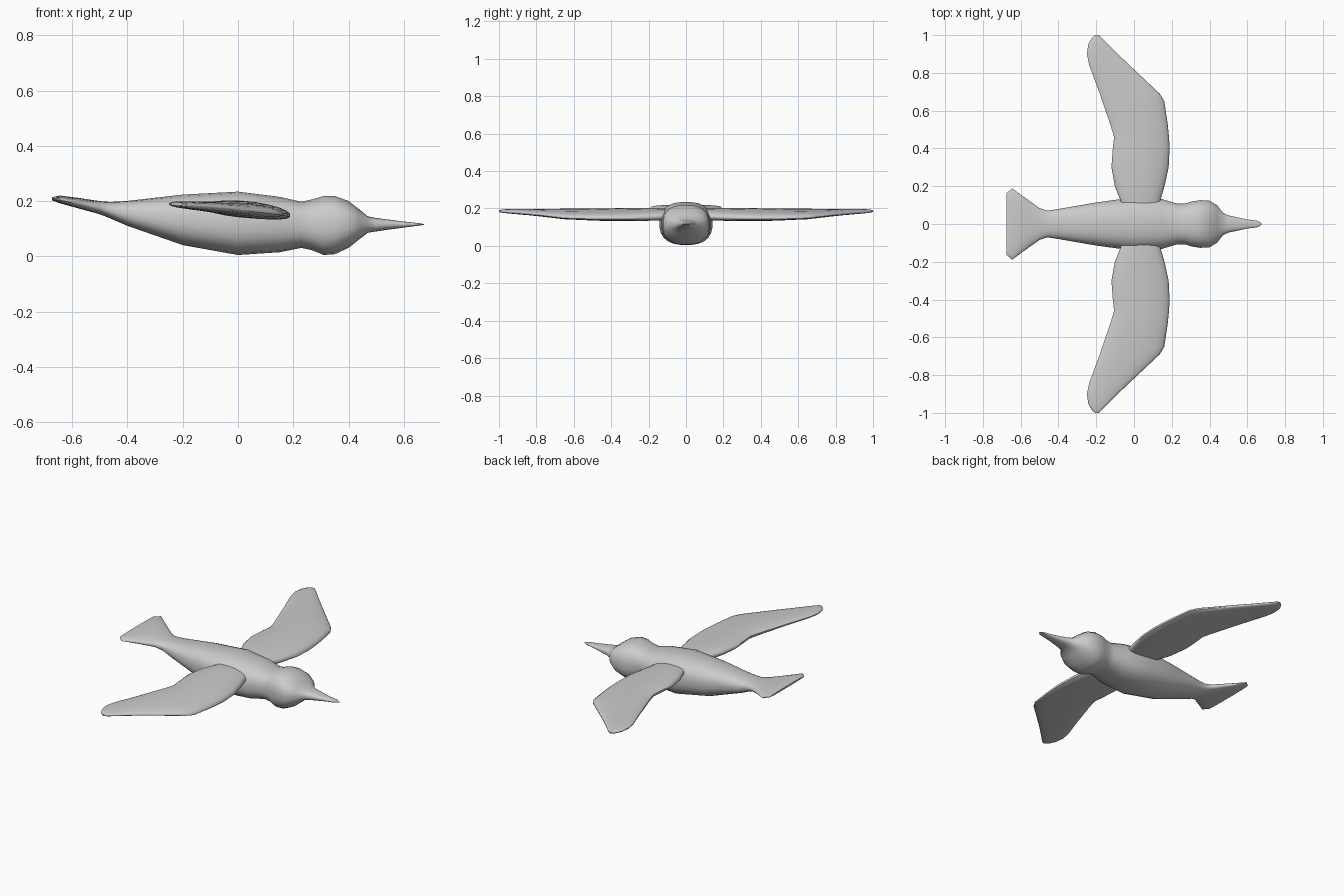
import bpy, bmesh
from math import cos, sin, pi, copysign

cube = bpy.data.objects.get("Cube")
if cube:
    bpy.data.objects.remove(cube)

grey = bpy.data.materials.new("plain_grey")
grey.use_nodes = True
grey.diffuse_color = (0.6, 0.6, 0.6, 1)
bsdf = next(n for n in grey.node_tree.nodes if n.type == "BSDF_PRINCIPLED")
bsdf.inputs["Base Color"].default_value = (0.6, 0.6, 0.6, 1)


def superellipse(sides, power):
    """Unit cross-section; a higher power gives a boxier outline."""
    pts = []
    for i in range(sides):
        a = 2 * pi * (i + 0.5) / sides
        c, s = cos(a), sin(a)
        pts.append((copysign(abs(c) ** (2 / power), c), copysign(abs(s) ** (2 / power), s)))
    return pts


def loft(name, rings):
    """Skin a list of equal rings, cap both ends and shade smooth."""
    bm = bmesh.new()
    loops = [[bm.verts.new(p) for p in ring] for ring in rings]
    n = len(loops[0])
    for a, b in zip(loops, loops[1:]):
        for i in range(n):
            j = (i + 1) % n
            bm.faces.new((a[i], a[j], b[j], b[i]))
    bm.faces.new(loops[0])
    bm.faces.new(loops[-1])
    bmesh.ops.recalc_face_normals(bm, faces=bm.faces)
    mesh = bpy.data.meshes.new(name)
    bm.to_mesh(mesh)
    bm.free()
    mesh.materials.append(grey)
    obj = bpy.data.objects.new(name, mesh)
    bpy.context.collection.objects.link(obj)
    bpy.ops.object.select_all(action="DESELECT")
    obj.select_set(True)
    bpy.context.view_layer.objects.active = obj
    bpy.ops.object.shade_smooth_by_angle(angle=1.0)
    return obj


# Tail fan, body, head and beak: x, half width, bottom, top
stations = [
    (-0.674, 0.165, 0.203, 0.214), (-0.645, 0.19, 0.192, 0.22),
    (-0.58, 0.142, 0.174, 0.212), (-0.5, 0.085, 0.152, 0.2),
    (-0.46, 0.071, 0.136, 0.197), (-0.4, 0.08, 0.11, 0.201),
    (-0.2, 0.115, 0.04, 0.224), (0, 0.142, 0.004, 0.235),
    (0.15, 0.132, 0.014, 0.216), (0.23, 0.108, 0.03, 0.198),
    (0.27, 0.108, 0.021, 0.207), (0.31, 0.121, 0.004, 0.219),
    (0.35, 0.127, 0.007, 0.219), (0.4, 0.124, 0.03, 0.201),
    (0.44, 0.1, 0.062, 0.17), (0.47, 0.061, 0.085, 0.145),
    (0.5, 0.046, 0.09, 0.139), (0.6, 0.024, 0.104, 0.126),
    (0.655, 0.017, 0.111, 0.12), (0.674, 0.006, 0.114, 0.117),
]
section = superellipse(24, 2.5)
loft("body", [[(x, w * u, (lo + hi) / 2 + (hi - lo) / 2 * v) for u, v in section]
              for x, w, lo, hi in stations])

# Wing: distance out, trailing edge, leading edge, half thickness
spans = [
    (0.07, -0.06, 0.13, 0.026), (0.13, -0.075, 0.142, 0.03),
    (0.2, -0.103, 0.163, 0.031), (0.3, -0.121, 0.185, 0.03),
    (0.4, -0.114, 0.19, 0.029), (0.46, -0.107, 0.187, 0.028),
    (0.53, -0.128, 0.18, 0.026), (0.65, -0.17, 0.162, 0.023),
    (0.69, -0.183, 0.138, 0.021), (0.84, -0.238, -0.022, 0.015),
    (0.9, -0.25, -0.085, 0.013), (0.95, -0.243, -0.135, 0.011),
    (0.985, -0.224, -0.17, 0.008), (1.0, -0.205, -0.187, 0.004),
]
foil = superellipse(20, 2.3)


def wing(name, side):
    rings = []
    for y, back, front, thick in spans:
        mid, half = (back + front) / 2, (front - back) / 2
        ring = []
        for u, v in foil:
            x = mid + half * u
            droop = 0.172 - 0.07 * x - 0.3 * max(x, 0) ** 2
            ring.append((x, side * y, droop + thick * v))
        rings.append(ring)
    loft(name, rings)


wing("left_wing", 1)
wing("right_wing", -1)
